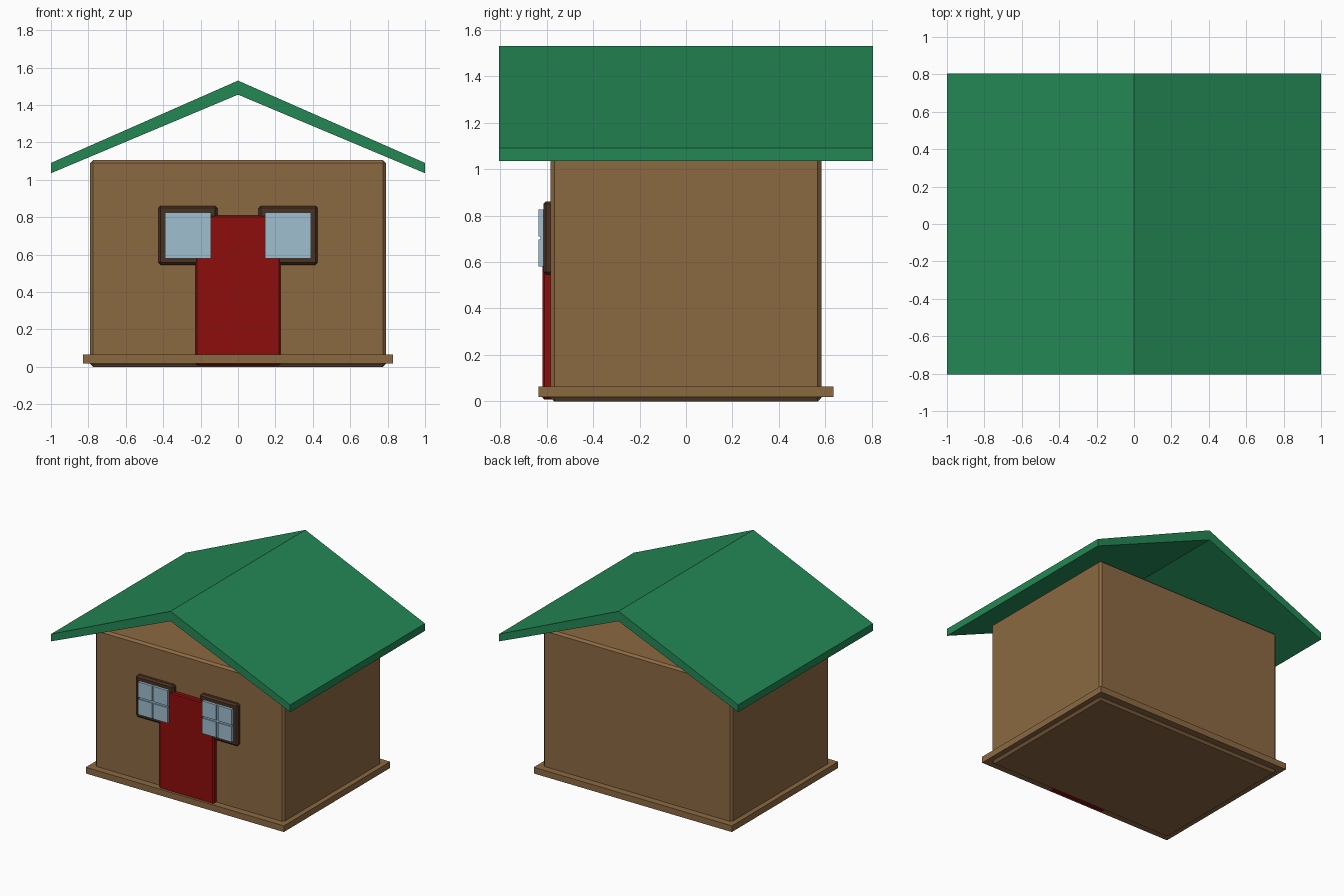
import bpy
import bmesh

old = bpy.data.objects.get("Cube")
if old:
    bpy.data.objects.remove(old, do_unlink=True)


def material(name, colour):
    mat = bpy.data.materials.new(name)
    mat.use_nodes = True
    rgba = (*colour, 1)
    mat.diffuse_color = rgba
    mat.node_tree.nodes["Principled BSDF"].inputs["Base Color"].default_value = rgba
    return mat


wood = material("warm brown wood", (0.26, 0.142, 0.054))
dark_wood = material("dark brown wood", (0.068, 0.032, 0.015))
red = material("deep red paint", (0.27, 0.004, 0.004))
green = material("green roofing", (0.017, 0.245, 0.09))
glass = material("pale blue glass", (0.35, 0.52, 0.63))


def finish(name, bm, mat, bevel=0):
    bmesh.ops.recalc_face_normals(bm, faces=bm.faces)
    mesh = bpy.data.meshes.new(name)
    bm.to_mesh(mesh)
    bm.free()
    mesh.materials.append(mat)
    obj = bpy.data.objects.new(name, mesh)
    bpy.context.collection.objects.link(obj)
    if bevel:
        mod = obj.modifiers.new("edge chamfer", "BEVEL")
        mod.width = bevel
        mod.segments = 1
    return obj


def box(name, x, y, z, mat, bevel=0):
    """Box between the given (low, high) limits on each axis."""
    bm = bmesh.new()
    bmesh.ops.create_cube(bm, size=1)
    for v in bm.verts:
        for axis, (low, high) in enumerate((x, y, z)):
            v.co[axis] = high if v.co[axis] > 0 else low
    return finish(name, bm, mat, bevel)


# Body and base ledge
box("walls", (-0.79, 0.79), (-0.583, 0.583), (0, 1.105), wood, 0.016)
box("base_ledge", (-0.828, 0.828), (-0.635, 0.635), (0.018, 0.065), wood)

# Gabled roof, extruded from its chevron profile
profile = [(-1, 1.035), (-1, 1.09), (0, 1.53), (1, 1.09), (1, 1.035), (0, 1.455)]
bm = bmesh.new()
ends = [[bm.verts.new((x, y, z)) for x, z in profile] for y in (-0.805, 0.805)]
for i in range(len(profile)):
    j = (i + 1) % len(profile)
    bm.faces.new((ends[0][i], ends[0][j], ends[1][j], ends[1][i]))
for end in ends:
    bm.faces.new((end[0], end[1], end[2], end[5]))
    bm.faces.new((end[2], end[3], end[4], end[5]))
finish("roof", bm, green)

# Door
box("door", (-0.228, 0.228), (-0.617, -0.56), (0.008, 0.81), red, 0.008)

# Windows: chamfered frame, backing glass and four raised panes
for side, sign in (("left", 1), ("right", -1)):
    cx, cz = sign * 0.268, 0.703

    def panel(name, dx, dz, half, y, mat, bevel=0):
        box(f"{side}_{name}", (cx + dx - half, cx + dx + half), y,
            (cz + dz - half, cz + dz + half), mat, bevel)

    panel("window_frame", 0, 0, 0.158, (-0.614, -0.56), dark_wood, 0.012)
    panel("window_glass", 0, 0, 0.123, (-0.626, -0.6), glass)
    for col in (-1, 1):
        for row in (-1, 1):
            panel(f"pane_{'lower' if row < 0 else 'upper'}_{'a' if col < 0 else 'b'}",
                  col * 0.065, row * 0.065, 0.058, (-0.634, -0.62), glass)
